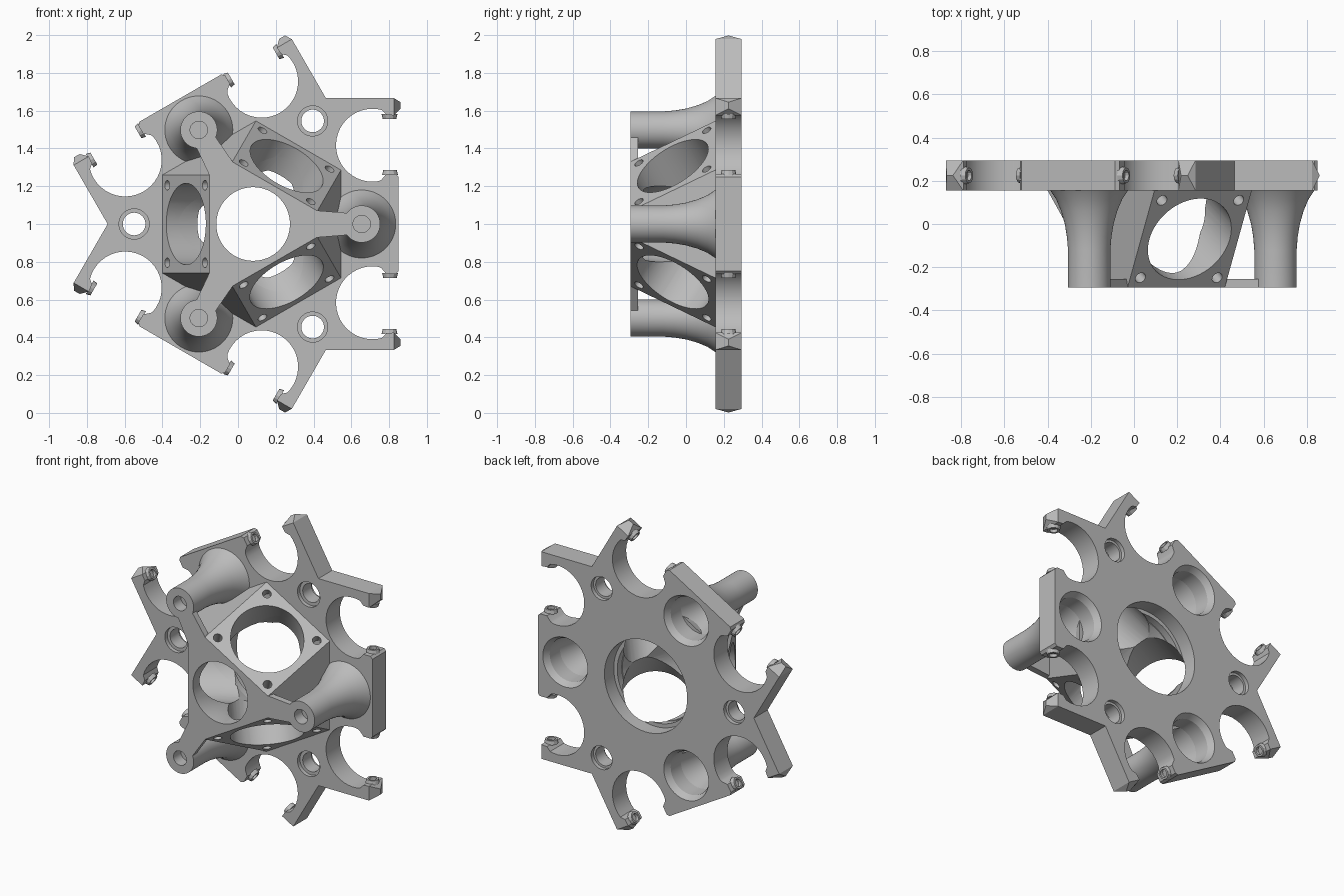
import bpy, bmesh, math
from mathutils import Matrix, Vector

if "Cube" in bpy.data.objects:
    bpy.data.objects.remove(bpy.data.objects["Cube"], do_unlink=True)

# One matte grey for the whole bracket
grey = bpy.data.materials.new("matte_grey")
grey.use_nodes = True
colour = (0.5, 0.5, 0.5, 1)
grey.diffuse_color = colour
grey.node_tree.nodes["Principled BSDF"].inputs["Base Color"].default_value = colour

FRONT, FACE, BACK = -0.295, 0.155, 0.295      # depths of the post ends and the plate
MID = (FACE + BACK) / 2
POSTS = (0, 120, 240)
SIDES = (60, 180, 300)


def around(angle, u=0, y=0, v=0):
    """Place something at (u, v) on a wheel turned by angle about the centre axis."""
    return (Matrix.Translation((0.08, 0, 1)) @ Matrix.Rotation(-math.radians(angle), 4, 'Y')
            @ Matrix.Translation((u, y, v)))


def finish(name, bm, matrix):
    bmesh.ops.transform(bm, matrix=matrix, verts=bm.verts)
    bmesh.ops.recalc_face_normals(bm, faces=bm.faces)
    mesh = bpy.data.meshes.new(name)
    bm.to_mesh(mesh)
    bm.free()
    mesh.materials.append(grey)
    obj = bpy.data.objects.new(name, mesh)
    bpy.context.scene.collection.objects.link(obj)
    return obj


def lathe(name, profile, matrix, steps=48):
    """Spin a (radius, depth) profile about the depth axis."""
    bm = bmesh.new()
    verts = [bm.verts.new((r, y, 0)) for r, y in profile]
    edges = [bm.edges.new(pair) for pair in zip(verts, verts[1:])]
    bmesh.ops.spin(bm, geom=verts + edges, cent=(0, 0, 0), axis=(0, 1, 0),
                   angle=math.tau, steps=steps)
    bmesh.ops.remove_doubles(bm, verts=bm.verts, dist=0.0001)
    return finish(name, bm, matrix)


def rod(radius, y1, y2, matrix, steps=48):
    return lathe("cutter", [(0, y1), (radius, y1), (radius, y2), (0, y2)], matrix, steps)


def hull(name, points, matrix):
    bm = bmesh.new()
    for p in points:
        bm.verts.new(p)
    bmesh.ops.convex_hull(bm, input=bm.verts)
    bmesh.ops.dissolve_limit(bm, angle_limit=0.01, verts=bm.verts, edges=bm.edges)
    return finish(name, bm, matrix)


def cut(obj, cutters):
    """Subtract the cutters one at a time, then discard them."""
    for c in cutters:
        mod = obj.modifiers.new("cut", 'BOOLEAN')
        mod.operation, mod.solver, mod.object = 'DIFFERENCE', 'EXACT', c
        bpy.context.view_layer.update()
        deps = bpy.context.evaluated_depsgraph_get()
        mesh = bpy.data.meshes.new_from_object(obj.evaluated_get(deps))
        obj.modifiers.clear()
        obj.data = mesh
        bpy.data.objects.remove(c, do_unlink=True)
        # Weld slivers so the next cut starts from a closed surface
        bm = bmesh.new()
        bm.from_mesh(mesh)
        bmesh.ops.remove_doubles(bm, verts=bm.verts, dist=0.00005)
        bmesh.ops.dissolve_degenerate(bm, edges=bm.edges, dist=0.00005)
        bm.to_mesh(mesh)
        bm.free()


def mirror(p):
    """Reflect a wheel point (u, v) across the 60 degree spoke."""
    c, s = math.cos(math.radians(120)), math.sin(math.radians(120))
    return (p[0] * c + p[1] * s, p[0] * s - p[1] * c)


def spoke_frame(angle):
    """Frame on a tilted window panel; its depth axis points into the hub."""
    return around(angle, 0.355, -0.07) @ Matrix.Rotation(math.radians(61), 4, 'Z')


def window_bores():
    """Round window bores, each twisted a little so their facets never coincide."""
    return [rod(0.215 + n * 0.0007, -0.15 - n * 0.003, 0.55 + n * 0.0031,
                spoke_frame(a) @ Matrix.Rotation(0.011 + n * 0.023, 4, 'Y'))
            for n, a in enumerate(SIDES)]


# Plate outline: post edge, tab, round bay, forked arm; mirrored and repeated
half = [(0.77, 0), (0.77, 0.25), (0.755, 0.265), (0.705, 0.265), (0.68, 0.235)]
for i in range(25):
    t = math.radians(-80 - i * 205 / 24)
    half.append((0.632 + 0.193 * math.cos(t), 0.417 + 0.193 * math.sin(t)))
half += [(0.705, 0.578), (0.745, 0.575), (0.745, 0.667), (0.385, 0.667)]
third = half + [mirror(p) for p in reversed(half[1:-1])]
bm = bmesh.new()
ring = []
for a in POSTS:
    for u, v in third:
        ring.append(bm.verts.new(Matrix.Rotation(-math.radians(a), 3, 'Y') @ Vector((u, FACE, v))))
face = bm.faces.new(ring)
ext = bmesh.ops.extrude_face_region(bm, geom=[face])
moved = [g for g in ext["geom"] if isinstance(g, bmesh.types.BMVert)]
bmesh.ops.translate(bm, vec=(0, BACK - FACE, 0), verts=moved)
plate = finish("mounting_plate", bm, around(0))

# Stepped centre opening, chamfered post bores, bolt holes, window bores
opening = [(0, 0.1), (0.27, 0.1), (0.27, 0.2), (0.295, 0.2), (0.295, 0.35), (0, 0.35)]
socket = [(0, 0.15), (0.135, 0.15), (0.138, 0.255), (0.162, 0.3), (0, 0.3)]
bolt = [(0, 0.15), (0.08, 0.15), (0.08, 0.18), (0.06, 0.18), (0.06, 0.27),
        (0.075, 0.27), (0.075, 0.3), (0, 0.3)]
cutters = [lathe("cutter", socket, around(a, 0.575)) for a in POSTS]
cutters += [lathe("cutter", bolt, around(a, 0.63), 32) for a in SIDES]
cut(plate, cutters + window_bores() + [lathe("cutter", opening, around(0.7), 64)])

# Hub: truncated three-sided pyramid with a hollow core and three round windows
corners = []
for a in SIDES:
    for radius, y in ((0.23, FRONT), (0.48, FACE)):
        for v in (-0.26, 0.26):
            corners.append(Matrix.Rotation(-math.radians(a), 3, 'Y') @ Vector((radius, y, v)))
hub = hull("hub", corners, around(0))
core = [(0, FRONT - 0.02), (0.195, FRONT - 0.02), (0.195, -0.2), (0.27, 0.18), (0, 0.18)]
cutters = [rod(0.026, -0.05, 0.12, spoke_frame(a) @ Matrix.Translation((u, 0, v)), 16)
           for a in SIDES for u in (-0.205, 0.205) for v in (-0.205, 0.205)]
cut(hub, cutters + window_bores() + [lathe("cutter", core, around(1.3), 64)])

# Flared hollow posts, each tied to the hub by a thin front strap
post = [(0, -0.22), (0.046, -0.22), (0.046, FRONT), (0.098, FRONT), (0.098, -0.12),
        (0.103, -0.06), (0.113, 0), (0.13, 0.06), (0.153, 0.115), (0.18, FACE),
        (0.18, 0.16), (0.136, 0.16), (0.085, -0.08), (0, -0.08)]
for n, a in enumerate(POSTS):
    lathe(f"post_{n + 1}", post, around(a, 0.575), 64)
    hull(f"strap_{n + 1}", [(u, y, s * w) for u, w in ((0.33, 0.072), (0.5, 0.058))
                            for y in (FRONT, -0.255) for s in (-1, 1)], around(a))

# Pointed arm tips and small hollow pegs on the arms and tabs
tip = [(0.745, y, v) for y in (FACE, BACK) for v in (0.575, 0.667)]
tip += [(0.78, MID, 0.61), (0.78, MID, 0.645)]
peg = [(0, 0), (0.042, 0), (0.036, 0.025), (0.024, 0.025), (0.024, 0.005), (0, 0.005)]
flip = Matrix.Scale(-1, 4, (0, 0, 1))
up = Matrix.Rotation(math.radians(90), 4, 'X')
for n, a in enumerate(POSTS):
    for side, m in (("a", around(a)), ("b", around(a) @ flip)):
        hull(f"arm_tip_{n + 1}{side}", tip, m)
        lathe(f"tab_peg_{n + 1}{side}", peg,
              m @ Matrix.Translation((0.725, MID, 0.26)) @ up, 12)
        lathe(f"arm_peg_{n + 1}{side}", peg,
              m @ Matrix.Translation((0.722, MID, 0.582)) @ up.inverted(), 12)

# Smooth the round walls, keep the machined edges crisp
for obj in bpy.context.scene.objects:
    if obj.type == 'MESH' and grey.name in obj.data.materials:
        obj.select_set(True)
        bpy.context.view_layer.objects.active = obj
bpy.ops.object.shade_smooth_by_angle(angle=math.radians(25))
